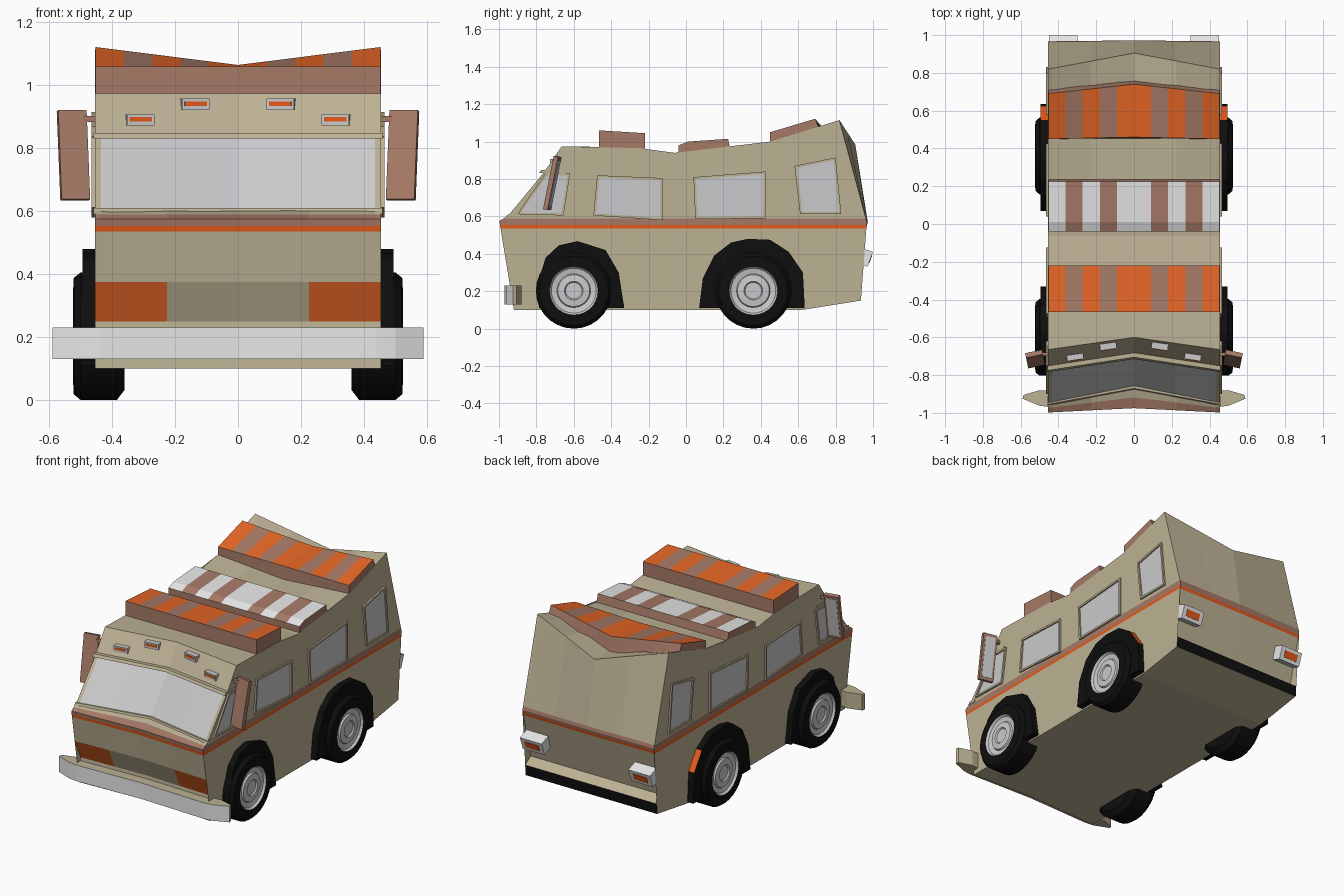
import bpy, bmesh, math
from mathutils import Matrix, Vector

cube = bpy.data.objects.get("Cube")
if cube:
    bpy.data.objects.remove(cube, do_unlink=True)


def material(name, *rgb):
    col = [((c / 255 + 0.055) / 1.055) ** 2.4 for c in rgb] + [1]
    m = bpy.data.materials.new(name)
    m.use_nodes = True
    m.diffuse_color = col
    m.node_tree.nodes["Principled BSDF"].inputs["Base Color"].default_value = col
    return m


MATS = [material("tan_paint", 188, 177, 148), material("brown_trim", 166, 122, 103),
        material("orange_panel", 230, 102, 38), material("bright_orange", 255, 100, 30),
        material("grey_glass", 202, 202, 204), material("pale_grey", 232, 232, 232),
        material("black_rubber", 14, 14, 14)]
TAN, BROWN, ORANGE, BRIGHT, GLASS, PALE, BLACK = range(7)
W = 0.455


def finish(name, bm, rule):
    """Colour faces by rule(center, normal) and make the object."""
    bmesh.ops.recalc_face_normals(bm, faces=bm.faces)
    if rule is not None:
        for f in bm.faces:
            f.material_index = rule(f.calc_center_median(), f.normal) if callable(rule) else rule
    me = bpy.data.meshes.new(name)
    bm.to_mesh(me)
    bm.free()
    for m in MATS:
        me.materials.append(m)
    ob = bpy.data.objects.new(name, me)
    bpy.context.collection.objects.link(ob)
    return ob


def loft(rows, xs):
    """Closed profile across x; rows give edge (y, z) and centre (y, z)."""
    bm = bmesh.new()
    half = max(xs)
    cols = []
    for x in xs:
        t = abs(x) / half
        cols.append([bm.verts.new((x, r[0] * t + r[-2] * (1 - t), r[1] * t + r[-1] * (1 - t)))
                     for r in rows])
    n = len(rows)
    for a, b in zip(cols, cols[1:]):
        for i in range(n):
            j = (i + 1) % n
            bm.faces.new((a[i], a[j], b[j], b[i]))
    caps = [bm.faces.new(cols[0]), bm.faces.new(cols[-1])]
    bmesh.ops.triangulate(bm, faces=caps)
    return bm


def prism(pts, lo, hi, axis="x"):
    """Outline extruded along x (points y, z) or z (points x, y)."""
    bm = bmesh.new()
    put = (lambda p, d: (d, *p)) if axis == "x" else (lambda p, d: (*p, d))
    a = [bm.verts.new(put(p, lo)) for p in pts]
    b = [bm.verts.new(put(p, hi)) for p in pts]
    bm.faces.new(a)
    outer = bm.faces.new(b)
    for i in range(len(pts)):
        j = (i + 1) % len(pts)
        bm.faces.new((a[i], a[j], b[j], b[i]))
    return bm, outer


def box(name, loc, size, mat, rx=0, rz=0, offset=(0, 0, 0)):
    bm = bmesh.new()
    m = (Matrix.Translation(loc) @ Matrix.Rotation(rz, 4, "Z") @ Matrix.Rotation(rx, 4, "X")
         @ Matrix.Translation(offset) @ Matrix.Diagonal((*size, 1)))
    bmesh.ops.create_cube(bm, size=1, matrix=m)
    return finish(name, bm, mat)


# Body shell with painted waist stripes, windscreen, headlights and rear bumper
body = loft([(-.92, .10, -.90, .10), (-.905, .25, -.89, .25), (-.965, .375, -.945, .375),
             (-.998, .575, -.975, .575), (-.95, .605, -.86, .605), (-.76, .835, -.69, .835),
             (-.665, .975, -.60, .975), (-.25, .965), (-.06, .94), (.24, .965),
             (.45, 1.0, .45, .965), (.82, 1.115, .905, .985), (.967, .57, .972, .57),
             (.885, .25), (.94, .215), (.935, .15), (.62, .10)],
            [-W, -.435, -.225, 0, .225, .435, W])
for z in (.535, .553, .59):
    bmesh.ops.bisect_plane(body, geom=body.verts[:] + body.edges[:] + body.faces[:],
                           plane_co=(0, 0, z), plane_no=(0, 0, 1))


def body_rule(c, n):
    across = abs(n.x) < .6
    if .535 < c.z < .59:
        return BRIGHT if c.z < .553 else BROWN
    if across and c.y < -.6 and .61 < c.z < .83 and abs(c.x) < .435:
        return GLASS
    if across and c.y < -.85 and .25 < c.z < .375 and abs(c.x) > .225:
        return ORANGE
    if across and c.y > .92 and .15 < c.z < .215:
        return BLACK
    return TAN


finish("body", body, body_rule)

# Ledges above and below the windscreen
finish("visor", loft([(-.785, .832, -.715, .832), (-.775, .848, -.705, .848),
                      (-.64, .848), (-.64, .832)], [-W - .004, 0, W + .004]), TAN)
finish("windscreen_sill", loft([(-.965, .592, -.88, .592), (-.955, .61, -.87, .61),
                                (-.91, .61, -.83, .61), (-.91, .592, -.83, .592)],
                               [-W - .004, 0, W + .004]), TAN)

# Striped roof pods
PODS = {"front_roof_pod": (ORANGE, [(-.465, .93), (-.465, 1.06), (-.22, 1.045), (-.22, .93)]),
        "middle_roof_pod": (PALE, [(-.04, .92), (-.04, .98), (.01, 1.0), (.225, 1.015), (.24, .94)]),
        "rear_roof_pod": (ORANGE, [(.45, .94), (.45, 1.05, .46, 1.045),
                                   (.69, 1.122, .74, 1.065), (.72, 1.05, .76, .96)])}
PW = W - .002
for name, (base, rows) in PODS.items():
    def pod_rule(c, n, base=base):
        striped = int(abs(c.x) / (PW / 5)) % 2 == 1
        return base if n.z > .5 and not striped else BROWN
    finish(name, loft(rows, [PW * i / 5 for i in range(-5, 6)]), pod_rule)

WINDOWS = {"cab_window": [(-.90, .612), (-.655, .605), (-.62, .83), (-.75, .835)],
           "front_window": [(-.495, .605), (-.125, .58), (-.125, .805), (-.475, .82)],
           "middle_window": [(.05, .585), (.425, .59), (.425, .84), (.04, .81)],
           "rear_window": [(.61, .612), (.83, .612), (.80, .915), (.58, .87)]}
ARCHES = {"front_arch": [(-.785, .11), (-.785, .27), (-.75, .38), (-.68, .445), (-.58, .468),
                         (-.43, .42), (-.36, .30), (-.33, .11)],
          "rear_arch": [(.07, .11), (.09, .27), (.15, .39), (.24, .46), (.33, .48),
                        (.45, .475), (.55, .41), (.625, .30), (.635, .11)]}
TYRE = [(.0, .36), (.17, .36), (.203, .385), (.203, .50), (.185, .522), (.13, .525)]
RIM = [(.12, .512), (.09, .506), (.085, .516), (.05, .520), (.044, .512), (0, .512)]


def wheel(name, s, y):
    bm = bmesh.new()
    prof = [bm.verts.new((s * x, y, .203 + r)) for r, x in TYRE + RIM]
    edges = [bm.edges.new(p) for p in zip(prof, prof[1:])]
    bmesh.ops.spin(bm, geom=prof + edges, cent=(0, y, .203), axis=(1, 0, 0),
                   angle=math.tau, steps=28, use_merge=True)
    bmesh.ops.remove_doubles(bm, verts=bm.verts, dist=.0005)
    hub = Vector((0, y, .203))

    def rule(c, n):
        d = c - hub
        return GLASS if math.hypot(d.y, d.z) < .127 and abs(c.x) > .45 else BLACK
    ob = finish(name, bm, rule)
    bpy.ops.object.select_all(action="DESELECT")
    ob.select_set(True)
    bpy.context.view_layer.objects.active = ob
    bpy.ops.object.shade_smooth_by_angle(angle=.5)


for side, s in (("left", 1), ("right", -1)):
    # Raised window frames with recessed panes
    for name, pts in WINDOWS.items():
        bm, pane = prism(pts, s * (W - .01), s * (W + .01))
        bmesh.ops.recalc_face_normals(bm, faces=bm.faces)
        bmesh.ops.inset_region(bm, faces=[pane], thickness=.017)
        inner = bmesh.ops.extrude_face_region(bm, geom=[pane])
        bmesh.ops.translate(bm, verts=[v for v in inner["geom"] if isinstance(v, bmesh.types.BMVert)],
                            vec=(-s * .008, 0, 0))
        for f in inner["geom"]:
            if isinstance(f, bmesh.types.BMFace):
                f.material_index = GLASS
        if pane.is_valid:
            bm.faces.remove(pane)
        finish(side + "_" + name, bm, None)

    # Wheel arches, with a marker facet behind the rear wheel
    for name, pts in ARCHES.items():
        bm, _ = prism(pts, s * .40, s * .495)
        finish(side + "_" + name, bm,
               lambda c, n: BRIGHT if .56 < c.y < .61 and abs(n.x) < .5 and c.z > .2 else BLACK)
    wheel(side + "_front_wheel", s, -.60)
    wheel(side + "_rear_wheel", s, .36)

    # Door mirrors
    mirror = dict(loc=(s * .523, -.715, .778), rx=-.2, rz=-s * .2)
    box(side + "_mirror", size=(.092, .025, .29), mat=BROWN, **mirror)
    box(side + "_mirror_glass", size=(.066, .004, .255), mat=GLASS, offset=(0, .0135, 0), **mirror)
    box(side + "_mirror_arm", (s * .468, -.69, .893), (.05, .02, .02), BROWN)

    # Tail lamps
    tail = dict(loc=(s * .375, .945, .385), rx=-.35)
    box(side + "_tail_lamp", size=(.15, .085, .085), mat=PALE, **tail)
    box(side + "_tail_lamp_lens", size=(.095, .004, .042), mat=BRIGHT, offset=(0, .0435, 0), **tail)

    # Brow lamps
    for name, x, y, z in (("inner", .137, -.645, .94), ("outer", .312, -.70, .89)):
        lamp = dict(loc=(s * x, y, z), rz=-s * .15)
        box(f"{side}_{name}_brow_lamp", size=(.088, .04, .036), mat=GLASS, **lamp)
        box(f"{side}_{name}_brow_lens", size=(.072, .004, .014), mat=BRIGHT,
            offset=(0, -.021, .002), **lamp)

# Front bumper with swept ends
half = [(.44, -.97), (.50, -.962), (.59, -.925), (.585, -.905), (.50, -.88), (.44, -.885)]
bm, _ = prism([(0, -.955)] + half + [(-x, y) for x, y in reversed(half)], .13, .23, "z")
finish("front_bumper", bm, lambda c, n: PALE if n.y < -.3 else TAN)
